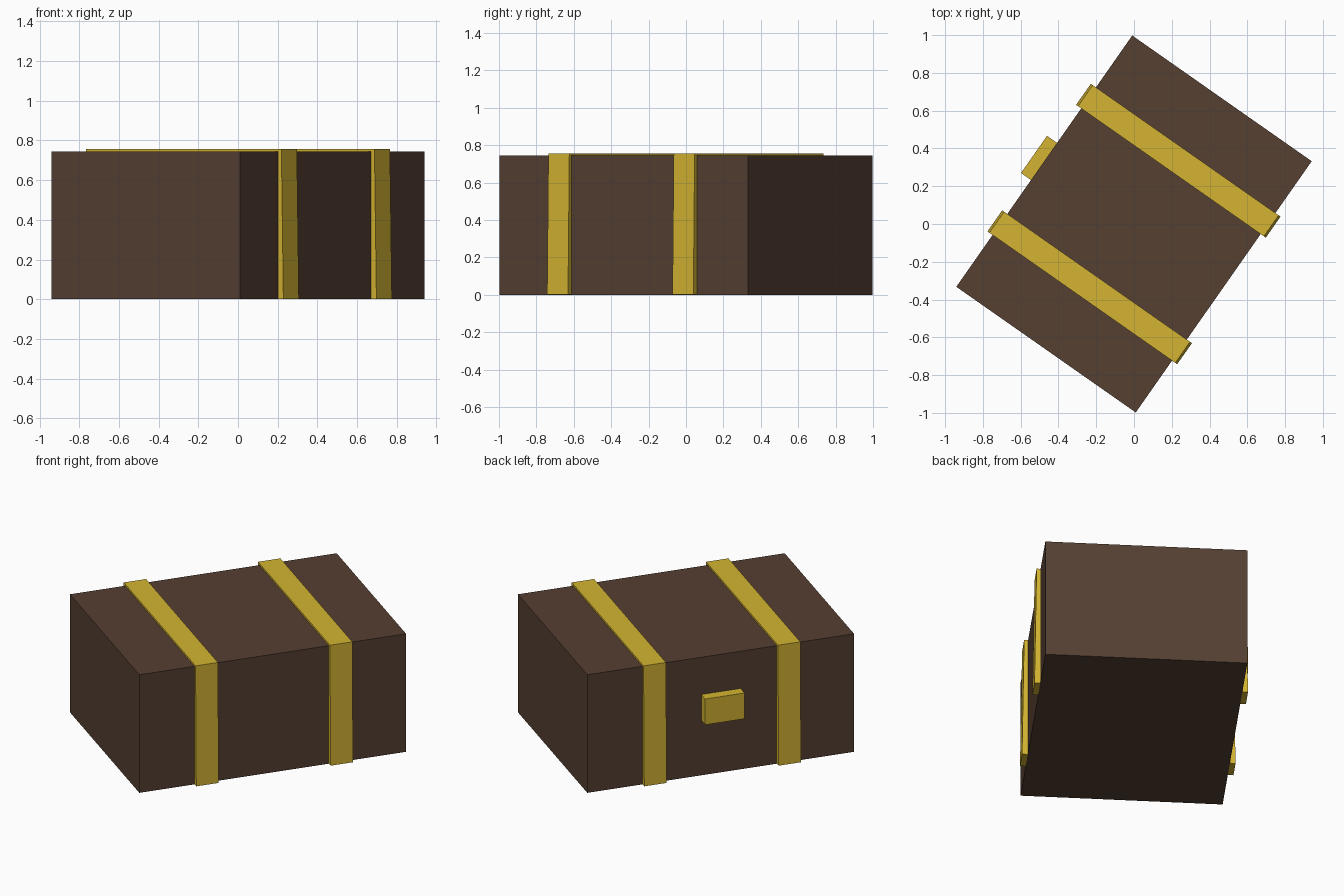
import bpy, bmesh, math

if "Cube" in bpy.data.objects:
    bpy.data.objects.remove(bpy.data.objects["Cube"])

ANGLE = math.radians(55)   # the chest is turned on the ground


def material(name, rgb):
    m = bpy.data.materials.new(name)
    m.diffuse_color = (*rgb, 1)
    m.use_nodes = True
    m.node_tree.nodes["Principled BSDF"].inputs["Base Color"].default_value = m.diffuse_color
    return m


brown = material("dark brown wood", (0.092, 0.050, 0.032))
gold = material("gold metal", (0.658, 0.455, 0.032))


def block(name, x, y, z, mat, top_y=None):
    """Box from (min, max) ranges; top_y optionally narrows the upper face."""
    top_y = top_y or y
    bm = bmesh.new()
    bmesh.ops.create_cube(bm, size=1)
    for v in bm.verts:
        i, j, k = (int(c > 0) for c in v.co)
        v.co = (x[i], (top_y if k else y)[j], z[k])
    mesh = bpy.data.meshes.new(name)
    bm.to_mesh(mesh)
    bm.free()
    mesh.materials.append(mat)
    ob = bpy.data.objects.new(name, mesh)
    ob.rotation_euler.z = ANGLE
    bpy.context.collection.objects.link(ob)
    return ob


# Chest body
block("chest_body", (-0.812, 0.812), (-0.58, 0.58), (0, 0.745), brown)

# Two metal bands, slightly wider at the base
for side, s in (("left", -1), ("right", 1)):
    c = 0.409 * s
    block(f"{side}_band", (c - 0.068, c + 0.068), (-0.613, 0.613),
          (0.002, 0.757), gold, top_y=(-0.601, 0.601))

# Lock plate on one long side
block("lock", (-0.122, 0.118), (0.56, 0.645), (0.347, 0.51), gold)
